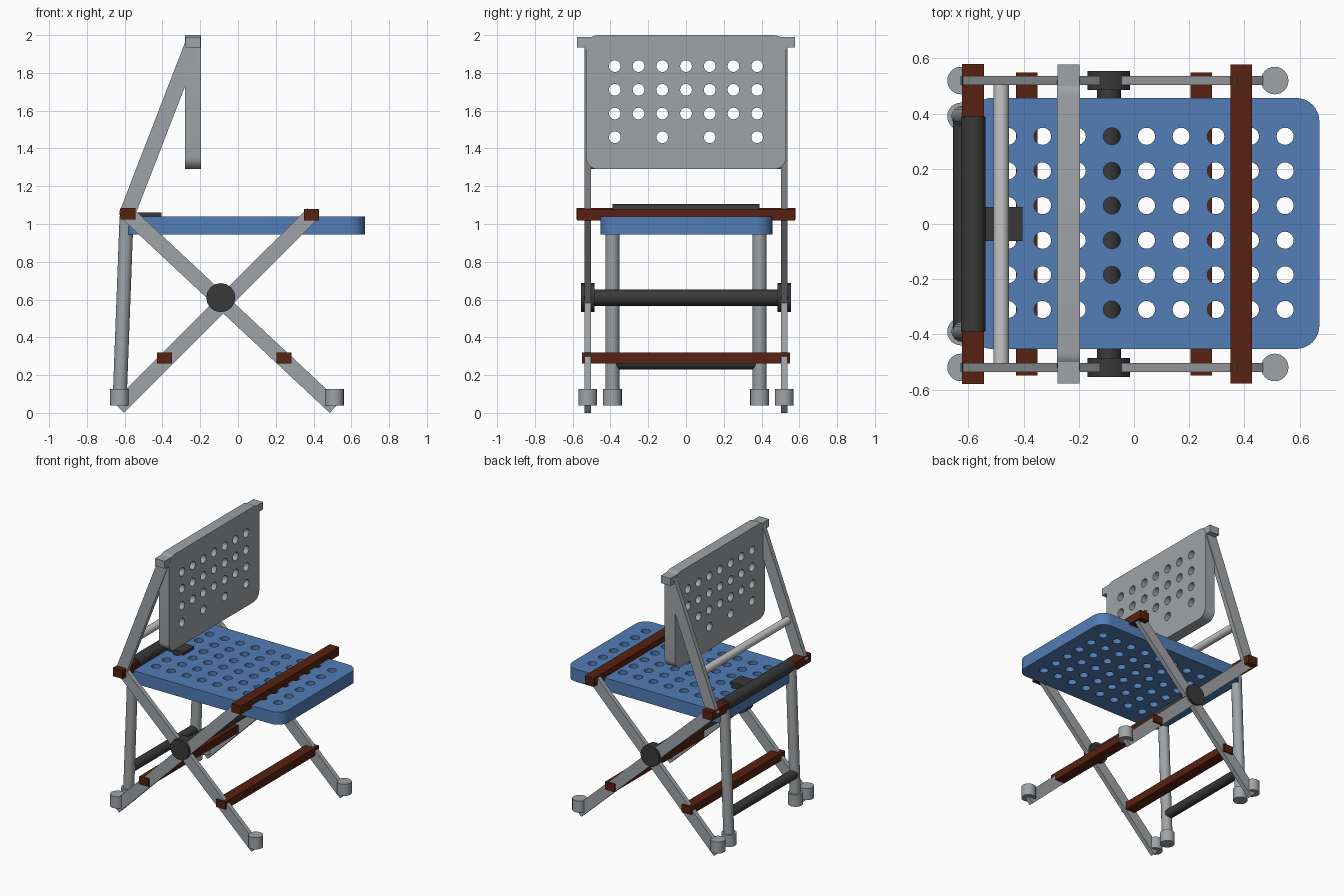
import bpy, bmesh, math
from mathutils import Vector, Matrix

if "Cube" in bpy.data.objects:
    bpy.data.objects.remove(bpy.data.objects["Cube"])


def material(name, rgb):
    m = bpy.data.materials.new(name)
    m.diffuse_color = (*rgb, 1)
    m.use_nodes = True
    m.node_tree.nodes["Principled BSDF"].inputs["Base Color"].default_value = m.diffuse_color
    return m


GRAY = material("gray metal", (0.35, 0.37, 0.385))
LIGHT = material("light metal", (0.56, 0.56, 0.56))
BLUE = material("blue plastic", (0.085, 0.205, 0.47))
BROWN = material("brown wood", (0.095, 0.015, 0.005))
DARK = material("dark rubber", (0.042, 0.042, 0.042))


def add_object(name, mesh, mat):
    mesh.materials.clear()
    mesh.materials.append(mat)
    ob = bpy.data.objects.new(name, mesh)
    bpy.context.collection.objects.link(ob)
    return ob


def box(name, center, size, mat, rot=None):
    bm = bmesh.new()
    bmesh.ops.create_cube(bm, size=1)
    m = Matrix.Translation(center) @ (rot or Matrix()) @ Matrix.Diagonal((*size, 1))
    bm.transform(m)
    me = bpy.data.meshes.new(name)
    bm.to_mesh(me)
    bm.free()
    return add_object(name, me, mat)


def flat_bar(name, a, b, y, mat, width=0.08, thick=0.034):
    """Flat bar in the xz plane between points a and b."""
    a, b = Vector((a[0], y, a[1])), Vector((b[0], y, b[1]))
    d = b - a
    rot = Matrix.Rotation(math.atan2(d.x, d.z), 4, 'Y')
    return box(name, (a + b) / 2, (width, thick, d.length), mat, rot)


def rod(name, a, b, r, mat, sides=24):
    a, b = Vector(a), Vector(b)
    d = b - a
    bm = bmesh.new()
    bmesh.ops.create_cone(bm, cap_ends=True, segments=sides, radius1=r, radius2=r, depth=d.length)
    bm.transform(Matrix.Translation((a + b) / 2) @ d.to_track_quat('Z', 'Y').to_matrix().to_4x4())
    me = bpy.data.meshes.new(name)
    bm.to_mesh(me)
    bm.free()
    return add_object(name, me, mat)


def perforated_panel(name, x0, x1, y0, y1, radius, thick, holes, hole_r, mat, matrix):
    """Rounded rectangle with round holes, extruded, then placed by matrix."""
    cu = bpy.data.curves.new(name, 'CURVE')
    cu.dimensions, cu.fill_mode, cu.extrude = '2D', 'BOTH', thick / 2

    def loop(pts):
        s = cu.splines.new('POLY')
        s.points.add(len(pts) - 1)
        for p, (x, y) in zip(s.points, pts):
            p.co = (x, y, 0, 1)
        s.use_cyclic_u = True

    outline = []
    for i, (cx, cy) in enumerate([(x1 - radius, y1 - radius), (x0 + radius, y1 - radius),
                                  (x0 + radius, y0 + radius), (x1 - radius, y0 + radius)]):
        for k in range(9):
            t = (i + k / 8) * math.pi / 2
            outline.append((cx + radius * math.cos(t), cy + radius * math.sin(t)))
    loop(outline)
    for hx, hy in holes:
        loop([(hx + hole_r * math.cos(k * math.tau / 24), hy + hole_r * math.sin(k * math.tau / 24))
              for k in range(24)])
    tmp = bpy.data.objects.new(name + "_curve", cu)
    bpy.context.collection.objects.link(tmp)
    dg = bpy.context.evaluated_depsgraph_get()
    me = bpy.data.meshes.new_from_object(tmp.evaluated_get(dg))
    bpy.data.objects.remove(tmp)
    bm = bmesh.new()
    bm.from_mesh(me)
    bmesh.ops.remove_doubles(bm, verts=bm.verts, dist=1e-5)
    bmesh.ops.recalc_face_normals(bm, faces=bm.faces)
    bm.transform(matrix)
    bm.to_mesh(me)
    bm.free()
    return add_object(name, me, mat)


# Seat with a 9 x 6 grid of holes
P = 0.1256
seat_holes = [(-0.457 + i * P, 0.004 + (j - 2.5) * P) for i in range(9) for j in range(6)]
perforated_panel("seat", -0.6, 0.672, -0.453, 0.457, 0.085, 0.093, seat_holes, 0.031, BLUE,
                 Matrix.Translation((0, 0, 0.992)))

# Backrest: three full rows of holes and a sparse bottom row
back_holes = [(i * P, 1.836 - j * P) for j in range(3) for i in range(-3, 4)]
back_holes += [(i * P, 1.836 - 3 * P) for i in (-3, -1, 1, 3)]
to_yz = Matrix(((0, 0, 1, -0.238), (1, 0, 0, 0), (0, 1, 0, 0), (0, 0, 0, 1)))
perforated_panel("backrest", -0.53, 0.53, 1.29, 2.0, 0.065, 0.084, back_holes, 0.031, GRAY, to_yz)
box("backrest_top_rail", (-0.238, 0, 1.962), (0.08, 1.155, 0.055), GRAY)

# Side frames, hubs, rear tubes and feet on both sides
for s, side in ((-1, "right"), (1, "left")):
    y = 0.52 * s
    flat_bar(side + "_back_upright", (-0.59, 1.045), (-0.238, 1.955), y, GRAY, 0.084)
    flat_bar(side + "_front_leg", (-0.59, 1.06), (0.513, 0.029), y, GRAY)
    flat_bar(side + "_rear_leg", (0.395, 1.055), (-0.632, 0.029), y, GRAY)
    rod(side + "_hub", (-0.091, 0.485 * s, 0.61), (-0.091, 0.555 * s, 0.61), 0.077, DARK, 16)
    rod(side + "_rear_tube", (-0.59, 0.39 * s, 1.04), (-0.626, 0.39 * s, 0.08), 0.037, GRAY)
    for label, fx, fy in (("front", 0.51, 0.52), ("rear", -0.627, 0.52), ("tube", -0.627, 0.39)):
        rod(f"{side}_{label}_foot", (fx, fy * s, 0.04), (fx, fy * s, 0.127), 0.05, GRAY)
    # Ends of the rear top rail, either side of the dark roller
    box(side + "_rear_rail_end", (-0.583, 0.482 * s, 1.055), (0.08, 0.195, 0.062), BROWN)

# Brown cross rails
box("front_top_rail", (0.389, 0, 1.049), (0.077, 1.155, 0.062), BROWN)
box("rear_stretcher", (-0.389, 0, 0.291), (0.078, 1.1, 0.057), BROWN)
box("front_stretcher", (0.243, 0, 0.291), (0.078, 1.1, 0.057), BROWN)

# Dark rods: axle, rear roller, lower brace; light back brace
rod("axle", (-0.091, -0.5, 0.61), (-0.091, 0.5, 0.61), 0.043, DARK)
rod("rear_roller", (-0.583, -0.39, 1.06), (-0.583, 0.39, 1.06), 0.045, DARK)
rod("lower_brace", (-0.622, -0.385, 0.265), (-0.622, 0.385, 0.265), 0.035, DARK)
rod("back_brace", (-0.482, -0.51, 1.32), (-0.482, 0.51, 1.32), 0.028, LIGHT)

# Clamp joining the seat to the rear roller
box("seat_clamp", (-0.495, 0, 1.01), (0.18, 0.122, 0.1), DARK)

# Smooth round parts, keep edges sharp
for ob in bpy.context.scene.objects:
    ob.select_set(True)
    bpy.context.view_layer.objects.active = ob
bpy.ops.object.shade_smooth_by_angle(angle=math.radians(30))
